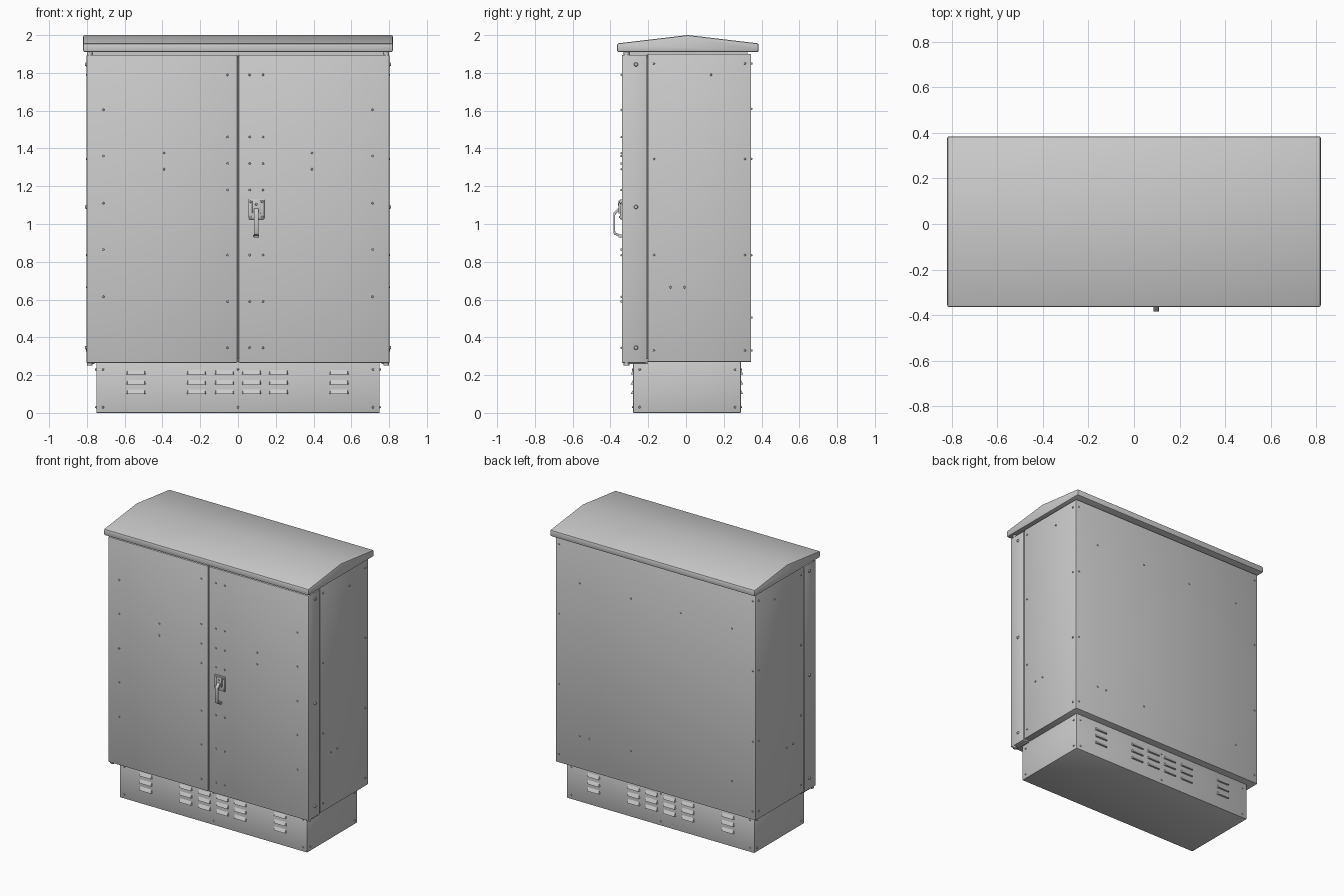
import bpy, bmesh, math
from mathutils import Vector, Matrix

if "Cube" in bpy.data.objects:
    bpy.data.objects.remove(bpy.data.objects["Cube"])


def finish(name, bm, bevel=0.0, segs=2):
    bmesh.ops.recalc_face_normals(bm, faces=bm.faces)
    if bevel:
        edges = [e for e in bm.edges if e.calc_face_angle(0) > 0.5]
        bmesh.ops.bevel(bm, geom=edges, offset=bevel, segments=segs,
                        profile=0.5, affect='EDGES')
    me = bpy.data.meshes.new(name)
    bm.to_mesh(me)
    bm.free()
    ob = bpy.data.objects.new(name, me)
    bpy.context.collection.objects.link(ob)
    bpy.ops.object.select_all(action='DESELECT')
    ob.select_set(True)
    bpy.context.view_layer.objects.active = ob
    bpy.ops.object.shade_smooth_by_angle(angle=math.radians(32))
    return ob


def box(name, x, y, z, bevel=0.0):
    bm = bmesh.new()
    size = [b - a for a, b in (x, y, z)]
    mid = [(a + b) / 2 for a, b in (x, y, z)]
    bmesh.ops.create_cube(bm, size=1, matrix=Matrix.Translation(mid) @ Matrix.Diagonal((*size, 1)))
    return finish(name, bm, bevel)


def extrude_x(name, profile, x0, x1, bevel=0.0):
    """Extrude a (y, z) outline along x."""
    bm = bmesh.new()
    f = bm.faces.new([bm.verts.new((x0, y, z)) for y, z in profile])
    new = bmesh.ops.extrude_face_region(bm, geom=[f])['geom']
    bmesh.ops.translate(bm, vec=(x1 - x0, 0, 0),
                        verts=[v for v in new if isinstance(v, bmesh.types.BMVert)])
    return finish(name, bm, bevel)


def screws(name, points, normal, r=0.0065, h=0.006):
    """Low button heads on a flat panel, all in one object."""
    bm = bmesh.new()
    n = Vector(normal)
    rot = n.to_track_quat('Z', 'Y').to_matrix().to_4x4()
    for p in points:
        bmesh.ops.create_cone(bm, cap_ends=True, segments=12, radius1=r, radius2=r * 0.65,
                              depth=h + 0.002,
                              matrix=Matrix.Translation(Vector(p) + n * (h / 2 - 0.001)) @ rot)
    return finish(name, bm)


# Plinth, cabinet body, inner frame behind the door gaps, roof collar
box("plinth", (-0.75, 0.75), (-0.28, 0.29), (0, 0.275), 0.003)
box("cabinet_body", (-0.8, 0.8), (-0.203, 0.345), (0.27, 1.9), 0.003)
box("inner_frame", (-0.79, 0.79), (-0.328, -0.15), (0.285, 1.885))
box("roof_collar", (-0.775, 0.775), (-0.32, 0.325), (1.88, 1.92))

# Gabled roof with rounded edges
extrude_x("roof", [(-0.365, 1.91), (0.385, 1.91), (0.385, 1.956), (0.01, 2.0), (-0.365, 1.956)],
          -0.82, 0.82, 0.009)

# Double doors
box("left_door", (-0.802, -0.003), (-0.34, -0.208), (0.265, 1.895), 0.005)
box("right_door", (0.003, 0.802), (-0.34, -0.208), (0.265, 1.895), 0.005)

# Hinge pins and lugs at the outer door corners
for s, side in ((-1, "left"), (1, "right")):
    for z0, z1, end in ((0.25, 0.275, "lower"), (1.885, 1.912, "upper")):
        bm = bmesh.new()
        bmesh.ops.create_cone(bm, cap_ends=True, segments=20, radius1=0.015, radius2=0.015,
                              depth=z1 - z0,
                              matrix=Matrix.Translation((s * 0.785, -0.315, (z0 + z1) / 2)))
        finish(f"{side}_{end}_hinge_pin", bm, 0.003)
    box(f"{side}_hinge_lug", sorted((s * 0.76, s * 0.795)), (-0.315, -0.2), (0.258, 0.275), 0.002)


# Louvres on the front and back of the plinth
def louvres(name, y, out):
    bm = bmesh.new()
    w, d = 0.051, 0.013
    for cx in (-0.54, -0.22, -0.072, 0.072, 0.215, 0.535):
        for cz in (0.215, 0.163, 0.111):
            yi, yo = y - out * 0.001, y + out * d
            top = [bm.verts.new((cx + s * (w - 0.006), yi, cz + 0.014)) for s in (-1, 1)]
            back = [bm.verts.new((cx + s * w, yi, cz - 0.012)) for s in (-1, 1)]
            lip = [bm.verts.new((cx + s * (w - 0.006), yo, cz - 0.012)) for s in (-1, 1)]
            for f in ((top[0], top[1], lip[1], lip[0]), (lip[0], lip[1], back[1], back[0]),
                      (top[0], lip[0], back[0]), (top[1], back[1], lip[1]),
                      (top[0], back[0], back[1], top[1])):
                bm.faces.new(f)
    finish(name, bm)


louvres("front_louvres", -0.28, -1)
louvres("back_louvres", 0.29, 1)

# Door screws
col = (1.79, 1.46, 1.32, 1.18, 0.835, 0.59, 0.345)
pts = [(x, -0.34, z) for x in (-0.055, 0.062, 0.132) for z in col]
pts += [(s * 0.713, -0.34, z) for s in (-1, 1) for z in (1.605, 1.36, 1.11, 0.865, 0.615)]
pts += [(s * 0.392, -0.34, z) for s in (-1, 1) for z in (1.375, 1.29)]
screws("door_screws", pts, (0, -1, 0))

# Back panel screws
edge = (1.85, 1.345, 0.835, 0.33)
pts = [(s * 0.775, 0.345, z) for s in (-1, 1) for z in edge]
pts += [(x, 0.345, 1.61) for x in (0.61, 0.2, -0.2, -0.61)]
pts += [(x, 0.345, 0.505) for x in (0.61, 0.535, 0.2, -0.61)]
screws("back_screws", pts, (0, 1, 0))

# Side panel, door edge and plinth side screws
for s, side in ((-1, "left"), (1, "right")):
    pts = [(s * 0.8, y, z) for y in (-0.17, 0.312) for z in edge]
    pts += [(s * 0.8, 0.132, 1.79), (s * 0.8, -0.082, 0.665), (s * 0.8, -0.008, 0.665)]
    screws(f"{side}_panel_screws", pts, (s, 0, 0))
    screws(f"{side}_door_bolts", [(s * 0.802, -0.265, z) for z in (1.845, 1.09, 0.345)],
           (s, 0, 0), 0.012, 0.007)
    screws(f"{side}_plinth_screws", [(s * 0.75, y, z) for y in (-0.245, 0.26) for z in (0.03, 0.23)],
           (s, 0, 0))
for y, out, end in ((-0.28, -1, "front"), (0.29, 1, "back")):
    screws(f"{end}_plinth_screws", [(x, y, z) for x in (-0.715, 0, 0.715) for z in (0.03, 0.23)],
           (0, out, 0))

# Door handle: plate, pivot block, plate rivets and bent lever
hx = 0.097
box("handle_plate", (hx - 0.042, hx + 0.042), (-0.35, -0.335), (1.025, 1.13), 0.004)
screws("handle_rivets", [(hx + a * 0.031, -0.35, z) for a in (-1, 1) for z in (1.037, 1.118)],
       (0, -1, 0), 0.007, 0.004)
box("handle_pivot", (hx - 0.022, hx + 0.022), (-0.358, -0.345), (1.055, 1.125), 0.004)
screws("handle_lock", [(hx, -0.358, 1.105)], (0, -1, 0), 0.008, 0.003)
extrude_x("handle_lever",
          [(-0.348, 1.085), (-0.362, 1.082), (-0.383, 1.06), (-0.385, 1.05), (-0.385, 0.955),
           (-0.380, 0.944), (-0.346, 0.932), (-0.346, 0.944), (-0.372, 0.953),
           (-0.375, 0.96), (-0.375, 1.046), (-0.372, 1.054), (-0.358, 1.066), (-0.348, 1.066)],
          hx - 0.012, hx + 0.012, 0.0015)
box("handle_catch", (hx - 0.014, hx + 0.014), (-0.358, -0.335), (0.928, 0.945), 0.003)
